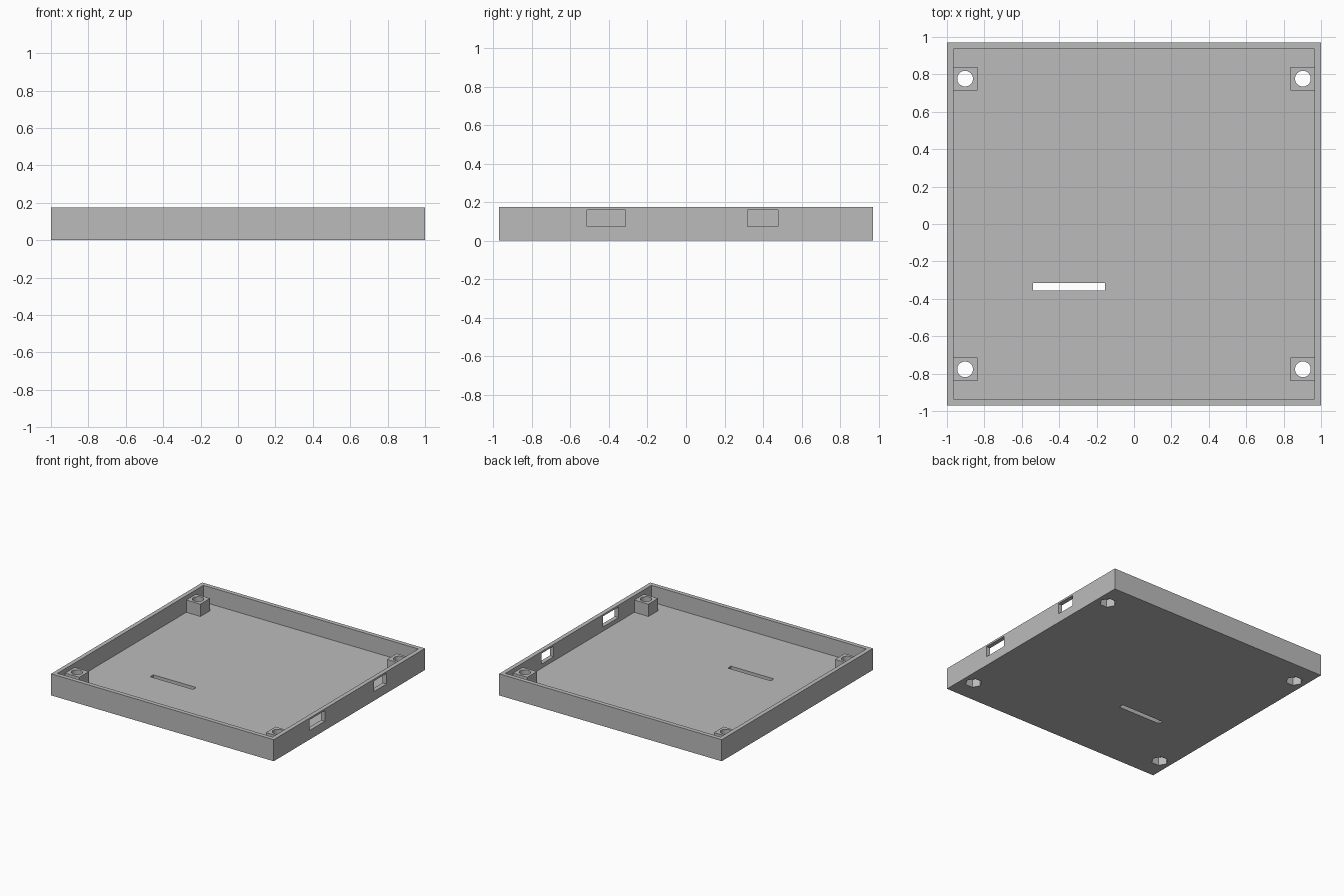
import bpy, math

old = bpy.data.objects.get("Cube")
if old:
    bpy.data.objects.remove(old, do_unlink=True)

HEIGHT, FLOOR, POST_TOP, NUT_DEPTH = 0.175, 0.04, 0.14, 0.065

grey = bpy.data.materials.new("matte grey")
grey.use_nodes = True
colour = (0.5, 0.5, 0.5, 1)
grey.diffuse_color = colour
grey.node_tree.nodes["Principled BSDF"].inputs["Base Color"].default_value = colour


def box(name, x0, x1, y0, y1, z0, z1):
    bpy.ops.mesh.primitive_cube_add(
        size=1, location=((x0 + x1) / 2, (y0 + y1) / 2, (z0 + z1) / 2))
    ob = bpy.context.object
    ob.name = name
    ob.scale = (x1 - x0, y1 - y0, z1 - z0)
    bpy.ops.object.transform_apply(location=True, rotation=True, scale=True)
    ob.data.materials.append(grey)
    return ob


def prism(name, sides, radius, x, y, z0, z1, turn=0):
    bpy.ops.mesh.primitive_cylinder_add(
        vertices=sides, radius=radius, depth=z1 - z0,
        location=(x, y, (z0 + z1) / 2), rotation=(0, 0, turn))
    ob = bpy.context.object
    ob.name = name
    ob.data.materials.append(grey)
    return ob


def combine(target, tool, operation):
    """Apply a boolean to the target and discard the tool."""
    tool.hide_render = True
    mod = target.modifiers.new(operation, 'BOOLEAN')
    mod.operation = operation
    mod.solver = 'EXACT'
    mod.object = tool
    bpy.context.view_layer.objects.active = target
    bpy.ops.object.modifier_apply(modifier=mod.name)
    bpy.data.objects.remove(tool, do_unlink=True)


# Open tray: floor and four walls
tray = box("tray", -1, 1, -0.97, 0.97, 0, HEIGHT)
combine(tray, box("cavity", -0.965, 0.965, -0.935, 0.935, FLOOR, 0.3), 'DIFFERENCE')

# Screw posts joined to the side walls
corners = [(sx, sy) for sx in (-1, 1) for sy in (-1, 1)]
for sx, sy in corners:
    xs = sorted((sx * 0.838, sx * 0.98))
    y = sy * 0.777
    combine(tray, box("screw_post", *xs, y - 0.062, y + 0.062, 0.02, POST_TOP), 'UNION')

# Screw holes with hexagonal nut pockets underneath
for sx, sy in corners:
    x, y = sx * 0.903, sy * 0.777
    combine(tray, prism("screw_hole", 32, 0.042, x, y, -0.1, 0.3), 'DIFFERENCE')
    combine(tray, prism("nut_pocket", 6, 0.063, x, y, -0.1, NUT_DEPTH, math.pi / 6),
            'DIFFERENCE')

# Slot through the floor
combine(tray, box("floor_slot", -0.54, -0.155, -0.355, -0.315, -0.1, 0.1), 'DIFFERENCE')

# Two port openings through the left wall
for y0, y1 in ((-0.514, -0.314), (0.319, 0.478)):
    combine(tray, box("port_opening", 0.9, 1.1, y0, y1, 0.074, 0.16), 'DIFFERENCE')

# Keep flat planes and crisp edges
tray.select_set(True)
bpy.context.view_layer.objects.active = tray
bpy.ops.object.shade_smooth_by_angle(angle=math.radians(25))
